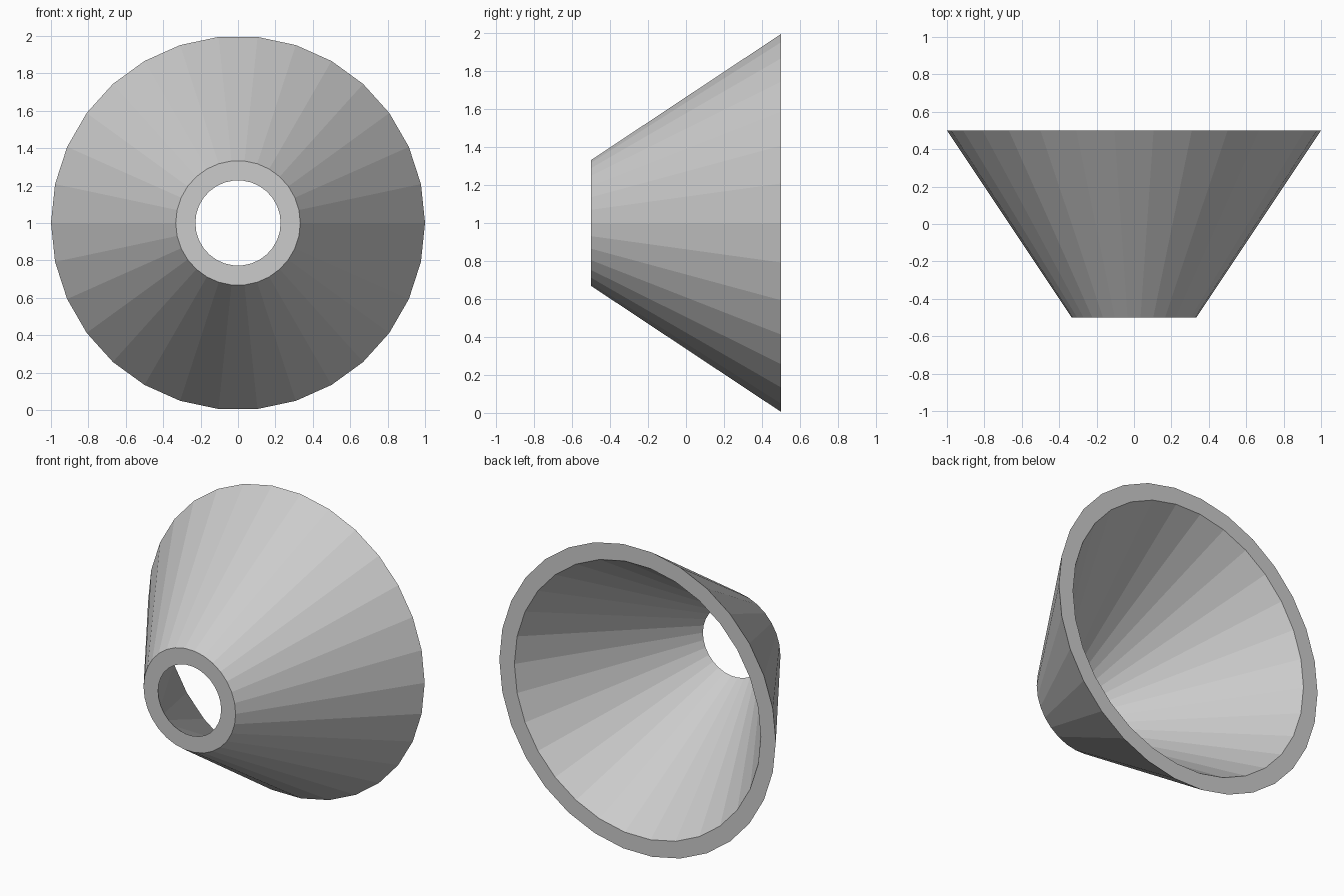
import bpy, bmesh
from math import cos, sin, tau

if "Cube" in bpy.data.objects:
    bpy.data.objects.remove(bpy.data.objects["Cube"])

SIDES = 30
CENTRE_Z = 1.0
# Closed wall section as (radius, y), revolved about the y axis
SECTION = [(0.333, -0.5), (1.0, 0.5), (0.891, 0.5), (0.228, -0.5)]

bm = bmesh.new()


def ring(radius, y):
    return [bm.verts.new((radius * cos(tau * i / SIDES), y,
                          CENTRE_Z + radius * sin(tau * i / SIDES)))
            for i in range(SIDES)]


# Hollow truncated cone: outer wall, back rim, inner wall, front rim
rings = [ring(r, y) for r, y in SECTION]
for k, a in enumerate(rings):
    b = rings[(k + 1) % len(rings)]
    for i in range(SIDES):
        j = (i + 1) % SIDES
        bm.faces.new((a[i], a[j], b[j], b[i]))
bmesh.ops.recalc_face_normals(bm, faces=bm.faces)

mesh = bpy.data.meshes.new("hollow_cone")
bm.to_mesh(mesh)
bm.free()
bpy.context.collection.objects.link(bpy.data.objects.new("hollow_cone", mesh))
